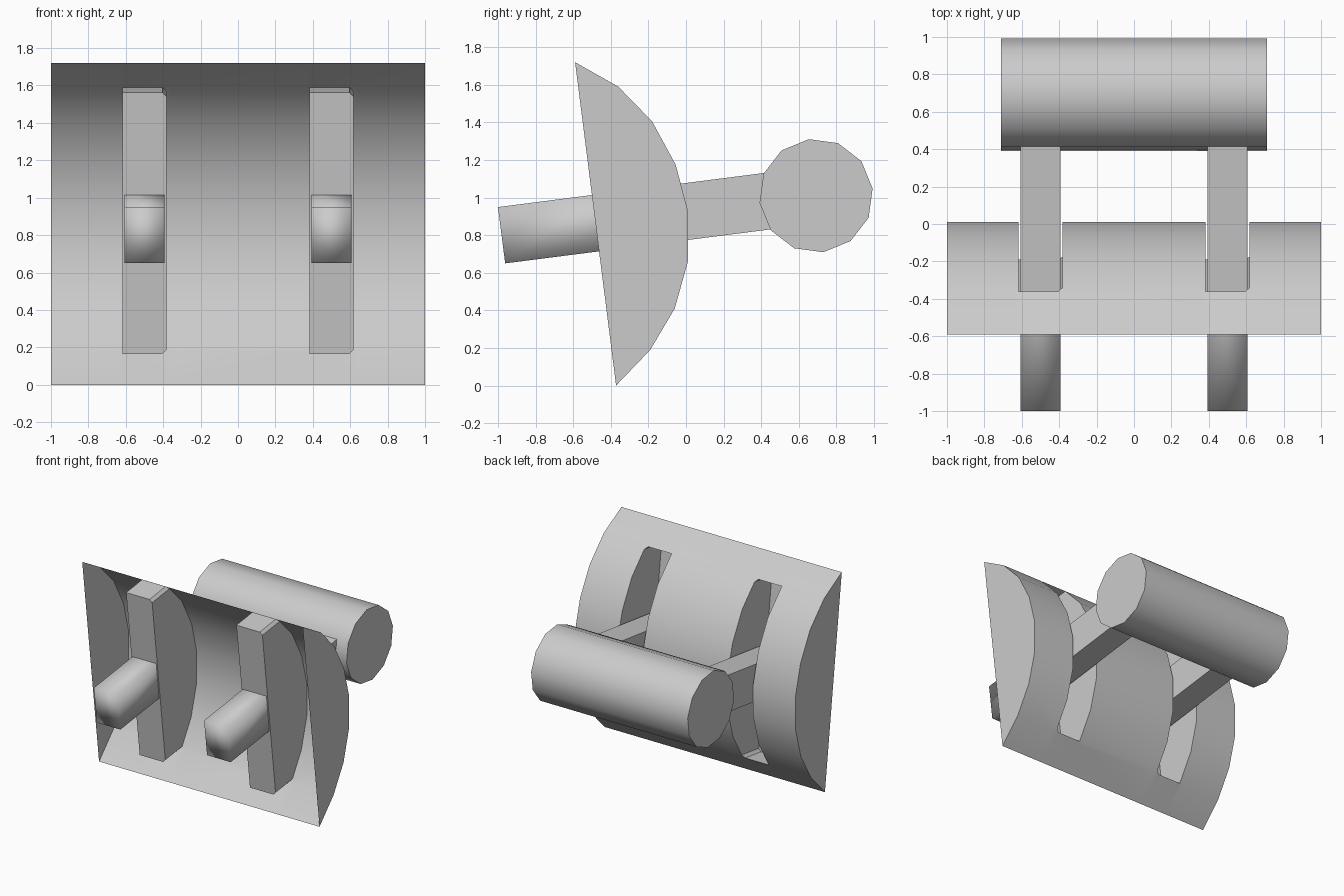
import bpy, bmesh, math
from mathutils import Vector

if "Cube" in bpy.data.objects:
    bpy.data.objects.remove(bpy.data.objects["Cube"])

TILT = math.radians(7.3)
FWD = Vector((0, math.cos(TILT), math.sin(TILT)))   # along the arms
SLOT_X = 0.5
HALF = 0.117


def finish(name, bm, angle=None):
    bmesh.ops.remove_doubles(bm, verts=bm.verts, dist=1e-4)
    bmesh.ops.recalc_face_normals(bm, faces=bm.faces)
    me = bpy.data.meshes.new(name)
    bm.to_mesh(me)
    bm.free()
    ob = bpy.data.objects.new(name, me)
    bpy.context.collection.objects.link(ob)
    if angle:
        bpy.ops.object.select_all(action='DESELECT')
        bpy.context.view_layer.objects.active = ob
        ob.select_set(True)
        bpy.ops.object.shade_smooth_by_angle(angle=math.radians(angle))
    return ob


# Curved panel: open at the front, closed D ends, two recessed slots
arc = [(-0.59, 1.72), (-0.36, 1.59), (-0.18, 1.405), (-0.055, 1.175), (0.01, 0.93),
       (0.01, 0.66), (-0.06, 0.41), (-0.19, 0.19), (-0.372, 0.0)]
front = [(-0.568, 1.563), (-0.392, 0.164)]           # slot floor on the chord
bm = bmesh.new()


def face(pts):
    return bm.faces.new([bm.verts.new(p) for p in pts])


cols = [-1, -SLOT_X - HALF, -SLOT_X + HALF, SLOT_X - HALF, SLOT_X + HALF, 1]
for c, (a, b) in enumerate(zip(cols, cols[1:])):
    for i in range(len(arc) - 1):
        if c in (1, 3) and 1 <= i <= 6:
            continue
        face([(a, *arc[i]), (b, *arc[i]), (b, *arc[i + 1]), (a, *arc[i + 1])])
    if c in (1, 3):
        loop = [arc[1], front[0], front[1], arc[7]]
        for p, q in zip(loop, loop[1:]):
            face([(a, *p), (b, *p), (b, *q), (a, *q)])
        for x in (a, b):
            face([(x, *p) for p in arc[1:8] + [front[1], front[0]]])
for x in (-1, 1):
    face([(x, *p) for p in arc])
bmesh.ops.remove_doubles(bm, verts=bm.verts, dist=1e-4)
# soften the four depth corners of each slot
corners = []
for e in bm.edges:
    ys = [v.co for v in e.verts]
    inside = all(0.3 < abs(v.x) < 0.7 for v in ys)
    for k, f in ((1, 0), (7, 1)):
        ends = (Vector(arc[k]), Vector(front[f]))
        for p, q in (ys, ys[::-1]):
            if inside and (p.yz - ends[0]).length < 1e-3 and (q.yz - ends[1]).length < 1e-3:
                corners.append(e)
bmesh.ops.bevel(bm, geom=list(set(corners)), offset=0.022, offset_type='OFFSET',
                segments=1, profile=0.5, affect='EDGES')
finish("curved_panel", bm, 32)


# Arms: square bars tilted with the panel, front stub and rear bar
def bar(name, x, t0, t1, open_back):
    bm = bmesh.new()
    up = Vector((0, -math.sin(TILT), math.cos(TILT))) * 0.302
    base = Vector((x, -0.962, 0.65))
    rings = []
    for t in (t0, t1):
        p = base + FWD * t
        w = Vector((0.107, 0, 0))
        rings.append([bm.verts.new(v) for v in (p - w, p + w, p + w + up, p - w + up)])
    for i in range(4):
        j = (i + 1) % 4
        bm.faces.new((rings[0][i], rings[0][j], rings[1][j], rings[1][i]))
    if open_back:
        bm.faces.new(rings[0])
    else:
        bm.faces.new(rings[1])
    return finish(name, bm, 180 if open_back else None)


for side, x in (("left", -SLOT_X), ("right", SLOT_X)):
    bar("front_stub_" + side, x, 0, 0.53, True)
    bar("rear_arm_" + side, x, 0.53, 1.6, False)

# Cross roller: 12-sided cylinder at the back
bm = bmesh.new()
rings = [[bm.verts.new((x, 0.692 + 0.303 * math.cos(TILT + k * math.tau / 12),
                        1.01 + 0.303 * math.sin(TILT + k * math.tau / 12)))
          for k in range(12)] for x in (-0.71, 0.71)]
for k in range(12):
    j = (k + 1) % 12
    bm.faces.new((rings[0][k], rings[0][j], rings[1][j], rings[1][k]))
for r in rings:
    bm.faces.new(r)
finish("cross_roller", bm, 40)
